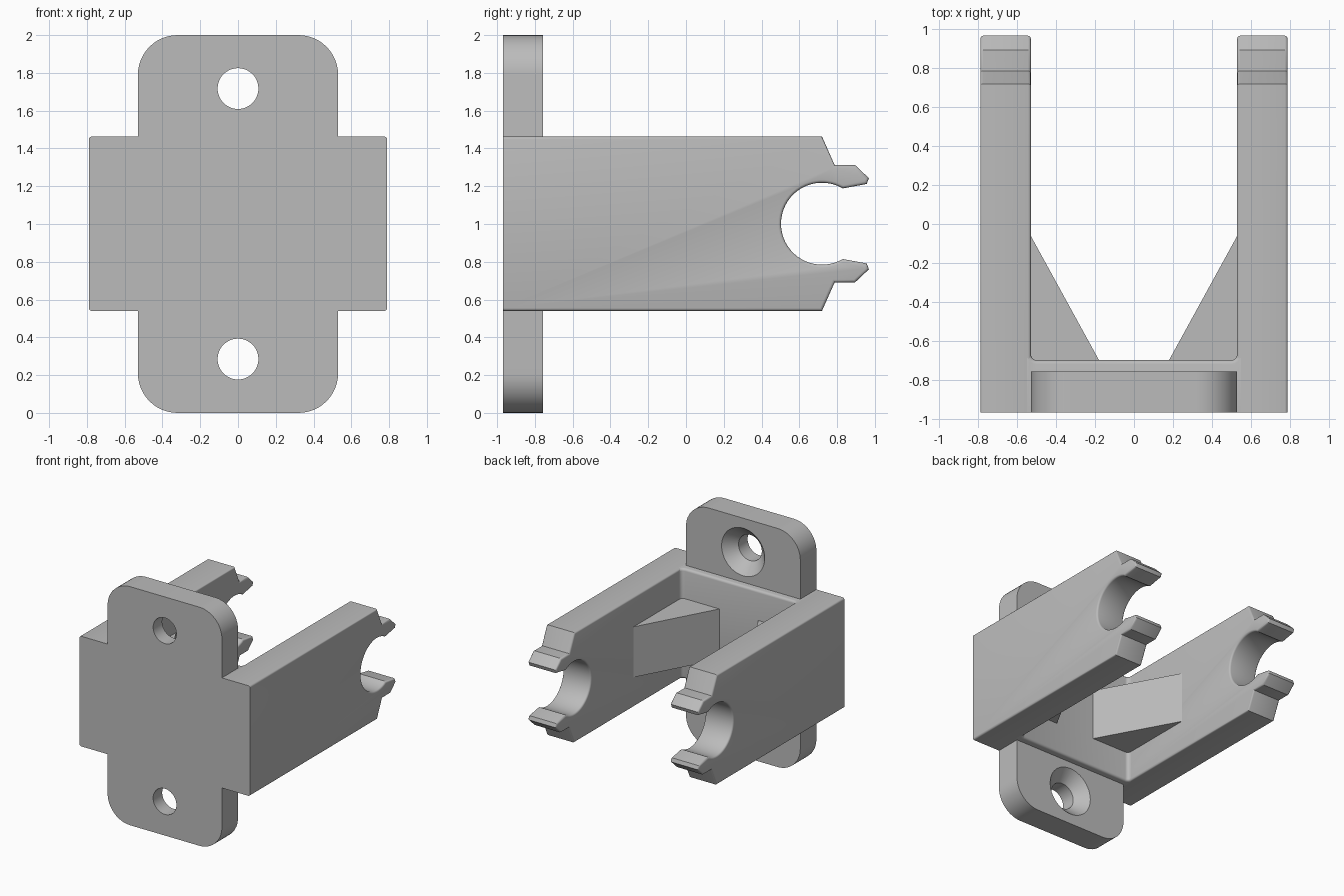
import bpy, bmesh
from math import sin, cos, pi, radians

cube = bpy.data.objects.get("Cube")
if cube:
    bpy.data.objects.remove(cube, do_unlink=True)

FRONT, BOTTOM, TOP = -0.97, 0.54, 1.463
INNER, OUTER = 0.53, 0.79

grey = bpy.data.materials.new("plain_grey")
grey.use_nodes = True
colour = (0.5, 0.5, 0.5, 1)
grey.diffuse_color = colour
for node in grey.node_tree.nodes:
    if node.type == 'BSDF_PRINCIPLED':
        node.inputs["Base Color"].default_value = colour


def arc(cx, cy, r, start, end, steps):
    """Points along an arc, angles in degrees."""
    angles = [radians(start + (end - start) * i / steps) for i in range(steps + 1)]
    return [(cx + r * cos(a), cy + r * sin(a)) for a in angles]


def finish(name, bm):
    bmesh.ops.recalc_face_normals(bm, faces=bm.faces)
    mesh = bpy.data.meshes.new(name)
    bm.to_mesh(mesh)
    bm.free()
    mesh.materials.append(grey)
    obj = bpy.data.objects.new(name, mesh)
    bpy.context.collection.objects.link(obj)
    return obj


def select(obj):
    bpy.ops.object.select_all(action='DESELECT')
    obj.select_set(True)
    bpy.context.view_layer.objects.active = obj


def smooth(obj):
    select(obj)
    bpy.ops.object.shade_smooth_by_angle(angle=radians(32))


def prism(points, axis, lo, hi):
    """Extrude a flat outline along an axis (0 = x, 1 = y, 2 = z)."""
    bm = bmesh.new()
    verts = []
    for p in points:
        co = list(p)
        co.insert(axis, lo)
        verts.append(bm.verts.new(co))
    face = bm.faces.new(verts)
    new = bmesh.ops.extrude_face_region(bm, geom=[face])["geom"]
    for v in new:
        if isinstance(v, bmesh.types.BMVert):
            v.co[axis] = hi
    bmesh.ops.recalc_face_normals(bm, faces=bm.faces)
    return bm


def round_rims(bm, axis, size):
    """Round the rims of both caps, leaving the flat front face sharp."""
    rims = []
    for e in bm.edges:
        a, b = (v.co for v in e.verts)
        if abs(a[axis] - b[axis]) < 1e-5 and max(a.y, b.y) > FRONT + 0.01:
            if abs(a.x - b.x) < 1e-5 and axis == 2 and abs(a.x) > INNER + 0.01:
                continue
            rims.append(e)
    bmesh.ops.bevel(bm, geom=rims, offset=size, segments=3, profile=0.5,
                    affect='EDGES', clamp_overlap=False)


# Mounting plate with rounded corners
r = 0.21
corners = [(INNER - r, 2 - r, 0), (r - INNER, 2 - r, 90),
           (r - INNER, r, 180), (INNER - r, r, 270)]
outline = []
for cx, cz, a in corners:
    outline += arc(cx, cz, r, a, a + 90, 12)
plate = finish("mounting_plate", prism(outline, 1, FRONT, -0.757))

# Countersunk screw holes
for z in (0.285, 1.717):
    bm = bmesh.new()
    rings = []
    for y, rad in ((-1.1, 0.108), (-0.85, 0.108), (-0.757, 0.2), (-0.7, 0.2)):
        rings.append([bm.verts.new((x, y, zz)) for x, zz in arc(0, z, rad, 0, 352.5, 47)])
    for low, high in zip(rings, rings[1:]):
        for i in range(len(low)):
            bm.faces.new((low[i - 1], low[i], high[i], high[i - 1]))
    bm.faces.new(rings[0])
    bm.faces.new(rings[-1])
    cutter = finish("hole_cutter", bm)
    cutter.hide_render = True
    mod = plate.modifiers.new("screw_hole", 'BOOLEAN')
    mod.operation = 'DIFFERENCE'
    mod.solver = 'EXACT'
    mod.object = cutter
    select(plate)
    bpy.ops.object.modifier_apply(modifier=mod.name)
    bpy.data.objects.remove(cutter, do_unlink=True)
smooth(plate)

# Cross wall joining the arms, with filleted inner corners
fillet = 0.03
back = -0.70
half = [(INNER + 0.02, FRONT), (INNER + 0.02, back + fillet)]
half += arc(INNER - fillet, back + fillet, fillet, 0, -90, 4)
bm = prism(half + [(-x, y) for x, y in reversed(half)], 2, BOTTOM, TOP)
round_rims(bm, 2, 0.02)
smooth(finish("cross_wall", bm))

# Side arms ending in an open snap clip
upper = [(FRONT, TOP), (0.72, TOP), (0.787, 1.312), (0.895, 1.312),
         (0.968, 1.243), (0.957, 1.212), (0.83, 1.187)]
mid = (BOTTOM + TOP) / 2
lower = [(y, 2 * mid - z) for y, z in reversed(upper)]
ring = arc(0.72, mid, 0.217, 59.5, 300.5, 36)
profile = upper[:-1] + ring + lower[1:]
# Corner gussets between arms and wall
gusset = [(INNER + 0.01, -0.045), (INNER + 0.01, -0.72),
          (0.17, -0.72), (0.18, back), (INNER, -0.062)]

for side, s in (("left", 1), ("right", -1)):
    bm = prism(profile, 0, s * INNER, s * OUTER)
    round_rims(bm, 0, 0.015)
    smooth(finish(side + "_clip_arm", bm))
    finish(side + "_gusset", prism([(s * x, y) for x, y in gusset], 2, 0.79, 1.213))
